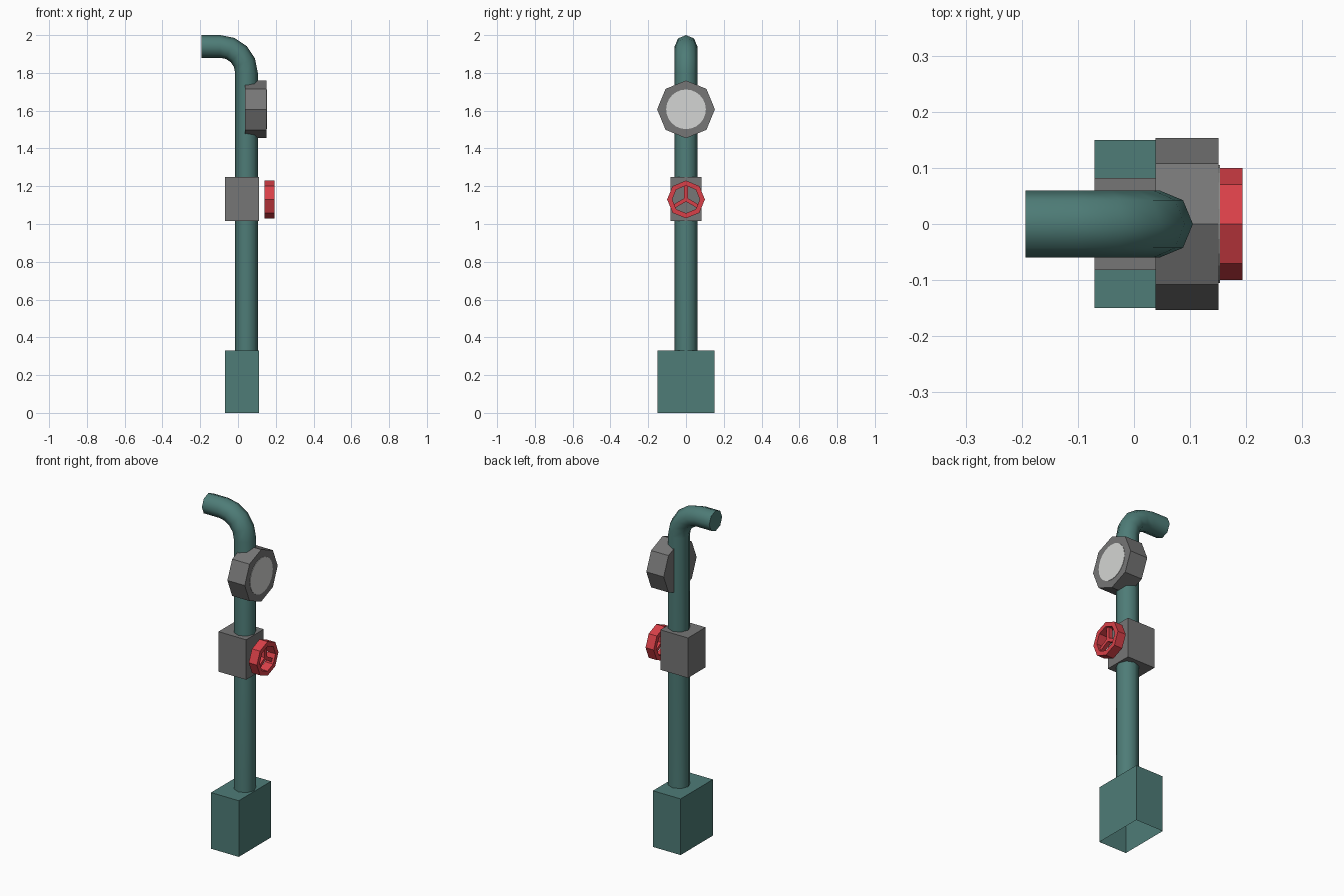
import bpy, bmesh, math
from mathutils import Vector, Matrix

if "Cube" in bpy.data.objects:
    bpy.data.objects.remove(bpy.data.objects["Cube"])


def material(name, rgb):
    m = bpy.data.materials.new(name)
    lin = [((c / 255 + 0.055) / 1.055) ** 2.4 for c in rgb]
    m.diffuse_color = (*lin, 1)
    m.use_nodes = True
    m.node_tree.nodes["Principled BSDF"].inputs["Base Color"].default_value = m.diffuse_color
    return m


TEAL = material("teal paint", (78, 124, 119))
GREY = material("grey metal", (118, 118, 118))
RED = material("red paint", (217, 64, 72))
PALE = material("pale dial", (212, 213, 211))


def finish(name, bm, mat):
    bm.normal_update()
    mesh = bpy.data.meshes.new(name)
    bm.to_mesh(mesh)
    bm.free()
    mesh.materials.append(mat)
    ob = bpy.data.objects.new(name, mesh)
    bpy.context.collection.objects.link(ob)
    return ob


def add_box(bm, lo, hi, rot=None):
    lo, hi = Vector(lo), Vector(hi)
    m = Matrix.Translation((lo + hi) / 2) @ Matrix.Diagonal((*(hi - lo), 1))
    return bmesh.ops.create_cube(bm, size=1, matrix=(rot or Matrix()) @ m)["verts"]


def ring_points(bm, x, z, r, n):
    return [bm.verts.new((x, r * math.cos(a), z + r * math.sin(a)))
            for a in (2 * math.pi * i / n for i in range(n))]


def bridge(bm, a, b):
    n = len(a)
    for i in range(n):
        j = (i + 1) % n
        bm.faces.new((a[i], a[j], b[j], b[i]))


def disc(name, x0, x1, z, r, n, mat):
    bm = bmesh.new()
    a, b = ring_points(bm, x0, z, r, n), ring_points(bm, x1, z, r, n)
    bridge(bm, a, b)
    bm.faces.new(a[::-1])
    bm.faces.new(b)
    bmesh.ops.recalc_face_normals(bm, faces=bm.faces)
    return finish(name, bm, mat)


# Base box, open underneath
bm = bmesh.new()
add_box(bm, (-0.07, -0.15, 0), (0.11, 0.15, 0.33))
bm.normal_update()
bmesh.ops.delete(bm, geom=[f for f in bm.faces if f.normal.z < -0.9], context='FACES_ONLY')
finish("base", bm, TEAL)

# Eight-sided pipe: straight riser, quarter bend, short spout
PX, PR, BEND = 0.045, 0.06, 0.14
path = [(PX, 0.32, 0)]
for i in range(5):
    t = math.radians(22.5 * i)
    path.append((PX - BEND + BEND * math.cos(t), 1.80 + BEND * math.sin(t), t))
path.append((-0.193, 1.80 + BEND, math.pi / 2))
bm = bmesh.new()
rings = []
for x, z, t in path:
    out = Vector((math.cos(t), 0, math.sin(t)))
    rings.append([bm.verts.new(Vector((x, 0, z)) + PR * (out * math.cos(a) + Vector((0, math.sin(a), 0))))
                  for a in (math.pi / 4 * k for k in range(8))])
for a, b in zip(rings, rings[1:]):
    bridge(bm, a, b)
bm.faces.new(rings[0][::-1])
bm.faces.new(rings[-1])
bmesh.ops.recalc_face_normals(bm, faces=bm.faces)
pipe = finish("pipe", bm, TEAL)
bpy.context.view_layer.objects.active = pipe
pipe.select_set(True)
bpy.ops.object.shade_smooth_by_angle(angle=math.radians(60))

# Valve block
bm = bmesh.new()
add_box(bm, (-0.07, -0.082, 1.015), (0.11, 0.082, 1.25))
finish("valve_block", bm, GREY)

# Gauge housing with a thin pale dial
disc("gauge_housing", 0.038, 0.151, 1.607, 0.153, 8, GREY)
disc("gauge_dial", 0.150, 0.153, 1.607, 0.105, 24, PALE)

# Handwheel: octagonal rim with three spokes
WZ, X0, X1 = 1.13, 0.14, 0.193
bm = bmesh.new()
o0, o1 = ring_points(bm, X0, WZ, 0.10, 8), ring_points(bm, X1, WZ, 0.10, 8)
i0, i1 = ring_points(bm, X0, WZ, 0.073, 8), ring_points(bm, X1, WZ, 0.073, 8)
for a, b in ((o0, o1), (o1, i1), (i1, i0), (i0, o0)):
    bridge(bm, a, b)
bmesh.ops.recalc_face_normals(bm, faces=bm.faces)
for k in range(3):
    turn = Matrix.Translation((0, 0, WZ)) @ Matrix.Rotation(math.radians(120 * k), 4, 'X')
    add_box(bm, (0.155, -0.010, 0), (0.18, 0.010, 0.075), turn)
finish("handwheel", bm, RED)
